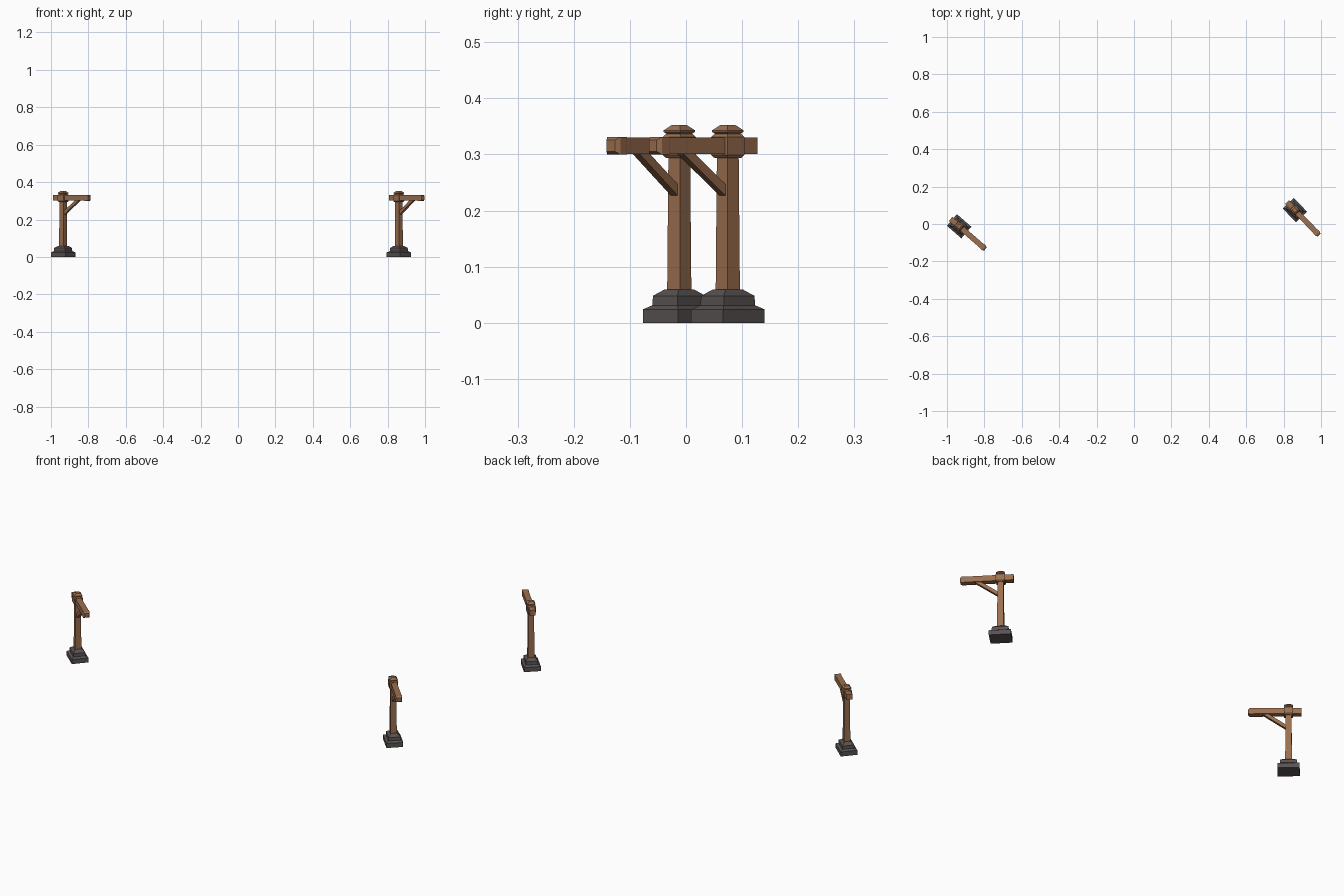
import bpy, bmesh, math
from mathutils import Matrix, Vector

if "Cube" in bpy.data.objects:
    bpy.data.objects.remove(bpy.data.objects["Cube"])


def material(name, rgb):
    m = bpy.data.materials.new(name)
    m.diffuse_color = (*rgb, 1)
    m.use_nodes = True
    m.node_tree.nodes["Principled BSDF"].inputs["Base Color"].default_value = m.diffuse_color
    return m


WOOD = material("wood", (0.33, 0.16, 0.08))
STONE = material("stone", (0.10, 0.085, 0.085))


def loft(name, sections, mat, placement):
    """Stack of rectangles (height, half_x, half_y) joined into a solid along local z."""
    bm = bmesh.new()
    rings = [[bm.verts.new((sx * a, sy * b, h))
              for sx, sy in ((-1, -1), (1, -1), (1, 1), (-1, 1))]
             for h, a, b in sections]
    for low, high in zip(rings, rings[1:]):
        for i in range(4):
            j = (i + 1) % 4
            bm.faces.new((low[i], low[j], high[j], high[i]))
    bm.faces.new(rings[0][::-1])
    bm.faces.new(rings[-1])
    bmesh.ops.recalc_face_normals(bm, faces=bm.faces)
    mesh = bpy.data.meshes.new(name)
    bm.to_mesh(mesh)
    bm.free()
    mesh.materials.append(mat)
    ob = bpy.data.objects.new(name, mesh)
    ob.matrix_world = placement
    bpy.context.collection.objects.link(ob)
    return ob


def square(*pairs):
    return [(h, a, a) for h, a in pairs]


def along(start, direction):
    """Placement whose local z runs along a direction in the xz plane."""
    d = Vector(direction).normalized()
    side = Vector((0, 1, 0))
    x = side.cross(d)
    m = Matrix((x, side, d)).transposed().to_4x4()
    return Matrix.Translation(start) @ m


def post_with_arm(side, x, y, degrees):
    place = Matrix.Translation((x, y, 0)) @ Matrix.Rotation(math.radians(degrees), 4, 'Z')

    # stepped stone footing
    loft(side + "_footing", [(0, .051, .041), (.024, .051, .041), (.031, .039, .030),
                             (.048, .038, .029), (.059, .0215, .017)], STONE, place)
    # tapered post
    loft(side + "_post", square((.055, .0153), (.338, .0135)), WOOD, place)
    # collar around the beam joint
    loft(side + "_collar", square((.294, .017), (.299, .021), (.331, .021), (.336, .017)),
         WOOD, place)
    # pyramid cap
    loft(side + "_cap", square((.334, .013), (.340, .0197), (.343, .0197), (.352, .010)),
         WOOD, place)
    # horizontal beam with a banded, chamfered tip
    beam = place @ along((0, 0, .3155), (1, 0, 0))
    loft(side + "_beam", square((-.060, .0145), (.170, .0145)), WOOD, beam)
    loft(side + "_beam_tip", square((.158, .0145), (.161, .0155), (.178, .0155), (.186, .010)),
         WOOD, beam)
    # diagonal brace
    a, b = Vector((.004, 0, .230)), Vector((.113, 0, .308))
    loft(side + "_brace", square((0, .0082), ((b - a).length, .0082)), WOOD,
         place @ along(a, b - a))


post_with_arm("left", -.935, -.012, -41)
post_with_arm("right", .860, .0745, -46)
